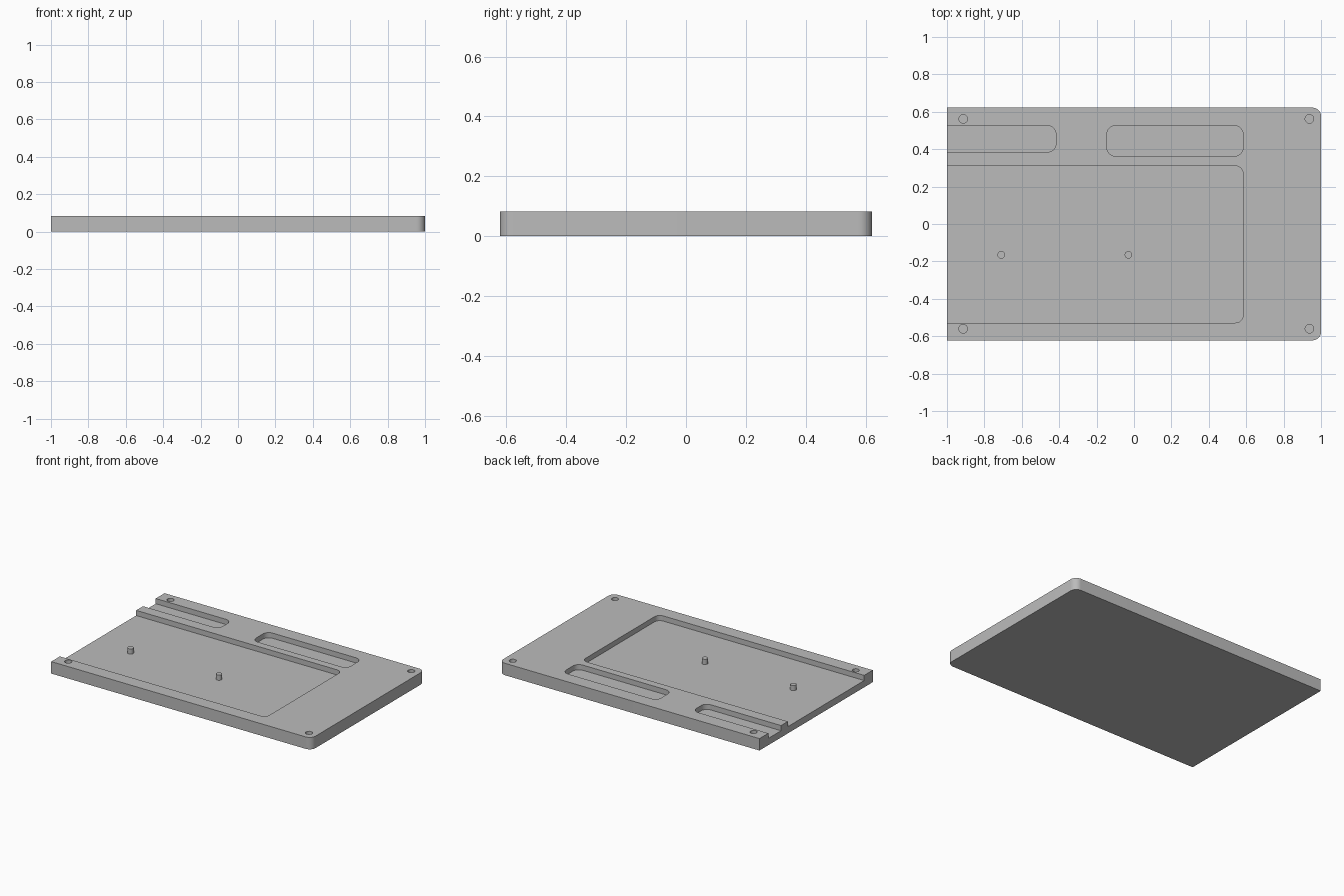
import bpy, bmesh, math

cube = bpy.data.objects.get("Cube")
if cube:
    bpy.data.objects.remove(cube, do_unlink=True)

grey = bpy.data.materials.new("plain_grey")
grey.use_nodes = True
COLOUR = (0.5, 0.5, 0.5, 1)
grey.diffuse_color = COLOUR
grey.node_tree.nodes["Principled BSDF"].inputs["Base Color"].default_value = COLOUR

TOP = 0.083
FLOOR = 0.047
HALF_Y = 0.622


def prism(name, outline, z0, z1):
    """Solid made by extruding a flat outline upwards."""
    bm = bmesh.new()
    face = bm.faces.new([bm.verts.new((x, y, z0)) for x, y in outline])
    up = bmesh.ops.extrude_face_region(bm, geom=[face])["geom"]
    bmesh.ops.translate(bm, vec=(0, 0, z1 - z0),
                        verts=[v for v in up if isinstance(v, bmesh.types.BMVert)])
    bmesh.ops.recalc_face_normals(bm, faces=bm.faces)
    mesh = bpy.data.meshes.new(name)
    bm.to_mesh(mesh)
    bm.free()
    mesh.materials.append(grey)
    obj = bpy.data.objects.new(name, mesh)
    bpy.context.collection.objects.link(obj)
    return obj


def arc(cx, cy, r, start, sweep, steps):
    return [(cx + r * math.cos(start + sweep * i / steps),
             cy + r * math.sin(start + sweep * i / steps)) for i in range(steps + 1)]


def slab_outline(x0, x1, y0, y1, r, round_left):
    """Rectangle with rounded right corners, and left ones if asked."""
    q = math.pi / 2
    pts = arc(x1 - r, y0 + r, r, -q, q, 10) + arc(x1 - r, y1 - r, r, 0, q, 10)
    if round_left:
        return pts + arc(x0 + r, y1 - r, r, q, q, 10) + arc(x0 + r, y0 + r, r, 2 * q, q, 10)
    return pts + [(x0, y1), (x0, y0)]


def disc(x, y, r):
    return arc(x, y, r, 0, 2 * math.pi, 32)[:-1]


# Base plate, square at the cut left end
plate = prism("base_plate", slab_outline(-1, 1, -HALF_Y, HALF_Y, 0.045, False), 0, TOP)

# Recesses: two run out through the left end, one is closed
cutters = [
    prism("main_recess_cutter", slab_outline(-1.1, 0.583, -0.528, 0.31, 0.04, False), FLOOR, 0.2),
    prism("open_slot_cutter", slab_outline(-1.1, -0.417, 0.385, 0.525, 0.045, False), FLOOR, 0.2),
    prism("closed_slot_cutter", slab_outline(-0.145, 0.583, 0.363, 0.525, 0.045, True), FLOOR, 0.2),
]

# Blind screw holes near the corners
for x in (-0.913, 0.938):
    for y in (-0.56, 0.562):
        cutters.append(prism("screw_hole_cutter", disc(x, y, 0.023), FLOOR, 0.2))

for cutter in cutters:
    cutter.hide_render = True
    mod = plate.modifiers.new(cutter.name, "BOOLEAN")
    mod.operation = "DIFFERENCE"
    mod.solver = "EXACT"
    mod.object = cutter

# Apply the cuts and discard the cutters
bpy.context.view_layer.objects.active = plate
for mod in list(plate.modifiers):
    bpy.ops.object.modifier_apply(modifier=mod.name)
for cutter in cutters:
    bpy.data.objects.remove(cutter, do_unlink=True)

# Locating pegs standing on the main recess floor
pegs = [prism(f"locating_peg_{side}", disc(x, -0.165, 0.02), FLOOR - 0.003, TOP)
        for side, x in (("right", -0.71), ("middle", -0.03))]

# Smooth the rounded walls only
for obj in [plate] + pegs:
    bpy.ops.object.select_all(action="DESELECT")
    obj.select_set(True)
    bpy.context.view_layer.objects.active = obj
    bpy.ops.object.shade_smooth_by_angle(angle=math.radians(30))
